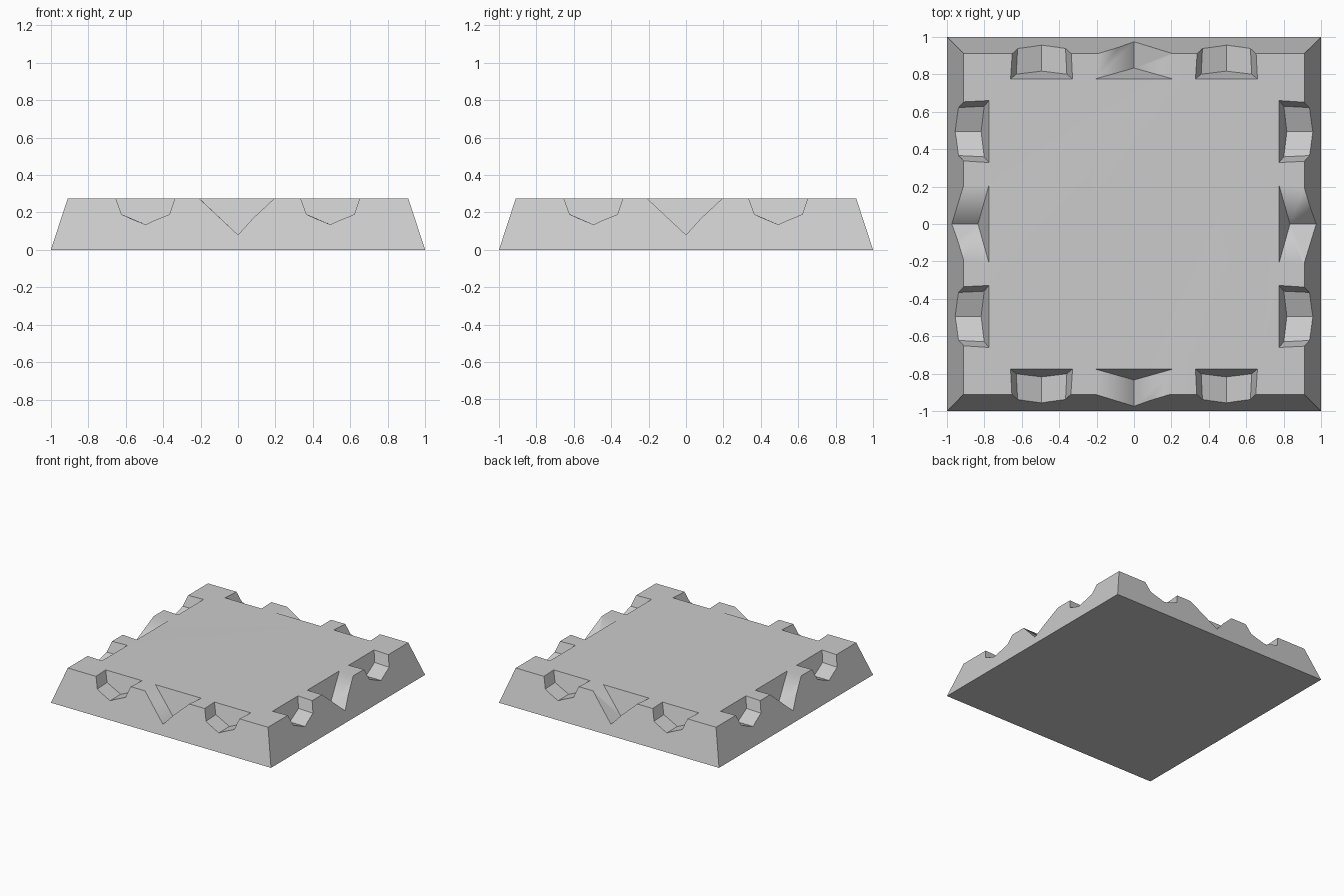
import bpy
import bmesh
import math
from mathutils import Matrix

if "Cube" in bpy.data.objects:
    bpy.data.objects.remove(bpy.data.objects["Cube"], do_unlink=True)

HEIGHT, TOP_HALF, INNER = 0.275, 0.91, 0.775

stone = bpy.data.materials.new("stone_grey")
stone.use_nodes = True
grey = (0.6, 0.6, 0.6, 1)
stone.diffuse_color = grey
stone.node_tree.nodes["Principled BSDF"].inputs["Base Color"].default_value = grey


def make_object(name, bm):
    bmesh.ops.recalc_face_normals(bm, faces=bm.faces)
    mesh = bpy.data.meshes.new(name)
    bm.to_mesh(mesh)
    bm.free()
    mesh.materials.append(stone)
    obj = bpy.data.objects.new(name, mesh)
    bpy.context.collection.objects.link(obj)
    return obj


def add_notch(bm, profile, centre, turn):
    """Prism cutting in from the rim, with a sloping inner wall."""
    rings = []
    for outer in (False, True):
        ring = []
        for x, z in profile:
            y = -1.2 if outer else -INNER - (HEIGHT - z) * 0.3
            width = 0.85 if outer else 1
            ring.append(bm.verts.new(turn @ Matrix.Translation((centre, 0, 0)) @
                                     Matrix.Diagonal((width, 1, 1, 1)) @
                                     Matrix.Translation((x, y, z)).to_translation()))
        rings.append(ring)
    inner, outer = rings
    bm.faces.new(inner)
    bm.faces.new(outer)
    for i in range(len(inner)):
        j = (i + 1) % len(inner)
        bm.faces.new((inner[i], inner[j], outer[j], outer[i]))


# Sloped square slab
bm = bmesh.new()
bmesh.ops.create_cube(bm, size=2)
for v in bm.verts:
    if v.co.z > 0:
        v.co = (v.co.x * TOP_HALF, v.co.y * TOP_HALF, HEIGHT)
    else:
        v.co.z = 0
slab = make_object("notched_slab", bm)

# One wide V and two rounded notches on every side
vee = [(-0.315, 0.375), (0, 0.08), (0.315, 0.375)]
scoop = [(-0.202, 0.375), (-0.135, 0.19), (0, 0.135), (0.135, 0.19), (0.202, 0.375)]
bm = bmesh.new()
for side in range(4):
    turn = Matrix.Rotation(side * math.pi / 2, 4, "Z")
    add_notch(bm, vee, 0, turn)
    for centre in (-0.494, 0.494):
        add_notch(bm, scoop, centre, turn)
cutter = make_object("notch_cutter", bm)
cutter.hide_render = True

# Cut the notches, then keep only the finished slab
bpy.context.view_layer.objects.active = slab
cut = slab.modifiers.new("notches", "BOOLEAN")
cut.operation = "DIFFERENCE"
cut.solver = "EXACT"
cut.object = cutter
bpy.ops.object.modifier_apply(modifier=cut.name)
bpy.data.objects.remove(cutter, do_unlink=True)

# Soft blend where the V slopes meet the top, crisp edges elsewhere
bpy.ops.object.select_all(action="DESELECT")
slab.select_set(True)
bpy.ops.object.shade_smooth_by_angle(angle=math.radians(45.5))
slab.modifiers.new("even_shading", "WEIGHTED_NORMAL").keep_sharp = True
